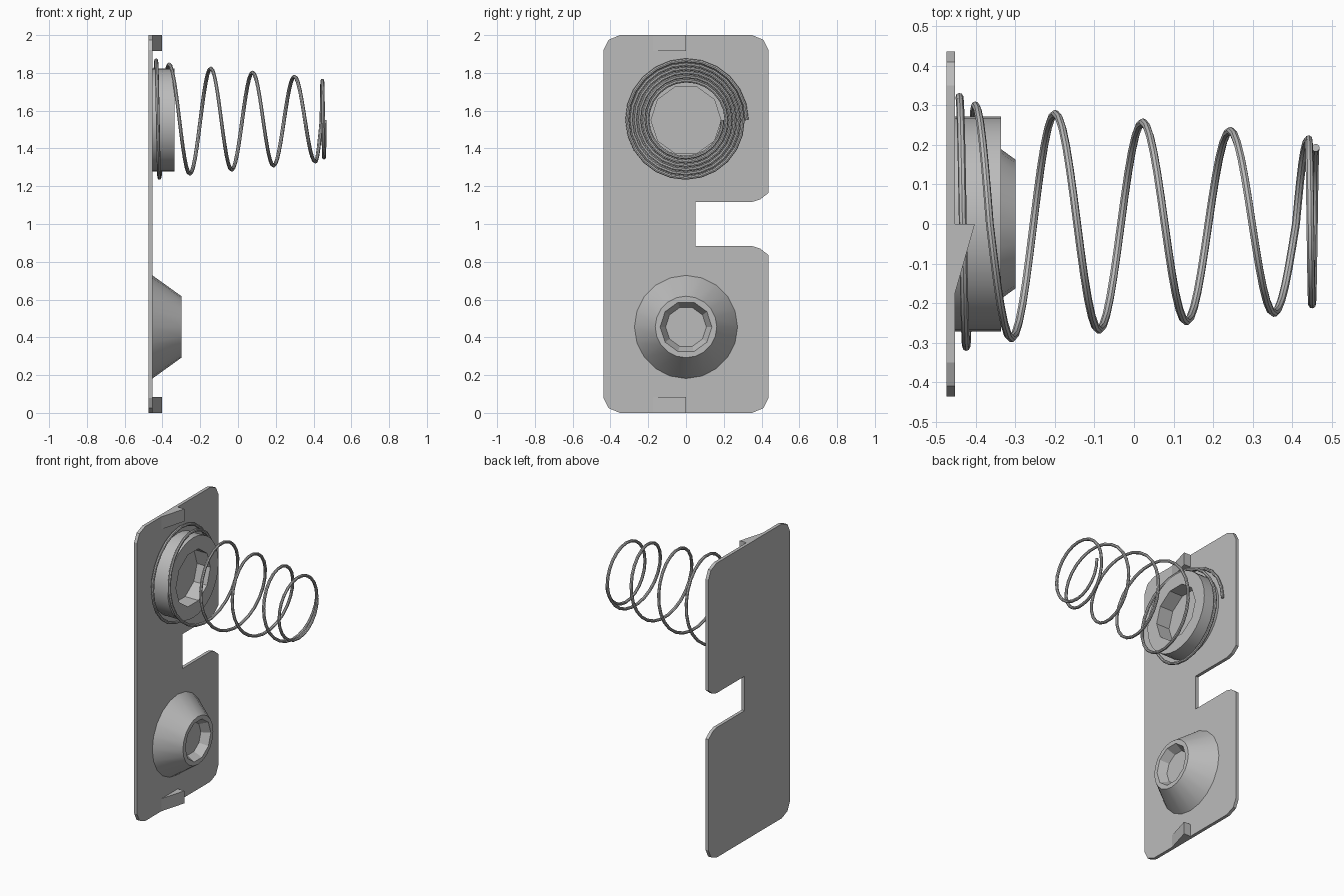
import bpy, bmesh, math
from mathutils import Vector

cube = bpy.data.objects.get("Cube")
if cube:
    bpy.data.objects.remove(cube, do_unlink=True)

metal = bpy.data.materials.new("grey_metal")
metal.use_nodes = True
GREY = (0.5, 0.5, 0.5, 1)
metal.diffuse_color = GREY
metal.node_tree.nodes["Principled BSDF"].inputs["Base Color"].default_value = GREY

BACK, FACE = -0.475, -0.453      # plate back and front in x
CUP_Z, CONE_Z = 1.55, 0.455      # heights of the two bosses


def finish(bm, name, smooth=False):
    """Turn a bmesh into a named object with the metal material."""
    bmesh.ops.recalc_face_normals(bm, faces=bm.faces[:])
    mesh = bpy.data.meshes.new(name)
    bm.to_mesh(mesh)
    bm.free()
    mesh.materials.append(metal)
    obj = bpy.data.objects.new(name, mesh)
    bpy.context.collection.objects.link(obj)
    if smooth:
        shade(obj)
    return obj


def shade(obj):
    bpy.ops.object.select_all(action='DESELECT')
    obj.select_set(True)
    bpy.context.view_layer.objects.active = obj
    bpy.ops.object.shade_smooth_by_angle(angle=math.radians(30))


def extrude(bm, points, offset):
    """Make a prism from a polygon."""
    face = bm.faces.new([bm.verts.new(p) for p in points])
    new = bmesh.ops.extrude_face_region(bm, geom=[face])["geom"]
    verts = [v for v in new if isinstance(v, bmesh.types.BMVert)]
    bmesh.ops.translate(bm, verts=verts, vec=Vector(offset))


def ring(bm, x, radius, z, sides):
    steps = [2 * math.pi * i / sides for i in range(sides)]
    return [bm.verts.new((x, radius * math.cos(a), z + radius * math.sin(a))) for a in steps]


def wall(bm, a, b):
    for i in range(len(a)):
        j = (i + 1) % len(a)
        bm.faces.new((a[i], a[j], b[j], b[i]))


def boss(name, z, sides, base_r, top_x, top_r, hole_r, floor_x, floor_r):
    """Round boss on the plate with a ten-sided blind hole."""
    bm = bmesh.new()
    base, top = ring(bm, FACE, base_r, z, sides), ring(bm, top_x, top_r, z, sides)
    rim, floor = ring(bm, top_x, hole_r, z, 10), ring(bm, floor_x, floor_r, z, 10)
    wall(bm, base, top)
    wall(bm, rim, floor)
    bm.faces.new(base)
    bm.faces.new(floor)
    # flat annulus between the round edge and the hole
    loops = [bm.edges.get((l[i - 1], l[i])) for l in (top, rim) for i in range(len(l))]
    bmesh.ops.triangle_fill(bm, edges=loops, use_beauty=True)
    return finish(bm, name, True)


# Plate with clipped corners and a side notch (y, z); the lower half mirrors the upper
half = [(0.05, 1.117), (0.35, 1.117), (0.393, 1.13), (0.437, 1.165),
        (0.437, 1.92), (0.41, 1.975), (0.35, 2),
        (-0.35, 2), (-0.41, 1.975), (-0.437, 1.92)]
outline = half + [(y, 2 - z) for y, z in reversed(half)]
bm = bmesh.new()
extrude(bm, [(BACK, y, z) for y, z in outline], (FACE - BACK, 0, 0))
finish(bm, "plate")

# Ramp-shaped catches at both ends
for name, z in (("top_catch", 1.915), ("bottom_catch", 0)):
    bm = bmesh.new()
    extrude(bm, [(FACE, -0.175, z), (-0.403, 0, z), (FACE, 0, z)], (0, 0, 0.085))
    finish(bm, name)

# Bosses
boss("spring_cup", CUP_Z, 32, 0.272, -0.337, 0.272, 0.185, -0.437, 0.185)
boss("contact_cone", CONE_Z, 20, 0.273, -0.30, 0.163, 0.137, -0.355, 0.108)

# Tapering coil spring: closed turn, four open turns, closed turn
TURNS, STEPS = 6, 24


def coil_x(t):
    keys = [(0, -0.442), (0.75, -0.416), (1, -0.402), (1.25, -0.365),
            (1.5, -0.31), (4.75, 0.41), (5, 0.442), (6, 0.46)]
    for (t0, x0), (t1, x1) in zip(keys, keys[1:]):
        if t <= t1:
            return x0 + (x1 - x0) * (t - t0) / (t1 - t0)
    return keys[-1][1]


curve = bpy.data.curves.new("spring", 'CURVE')
curve.dimensions = '3D'
curve.bevel_depth = 0.01
curve.bevel_resolution = 2
curve.use_fill_caps = True
spline = curve.splines.new('POLY')
spline.points.add(TURNS * STEPS)
for i, p in enumerate(spline.points):
    t = i / STEPS
    r = 0.322 - 0.0215 * t
    a = 2 * math.pi * t
    p.co = (coil_x(t), r * math.cos(a), CUP_Z + r * math.sin(a), 1)
curve.materials.append(metal)
spring = bpy.data.objects.new("spring", curve)
bpy.context.collection.objects.link(spring)
bpy.ops.object.select_all(action='DESELECT')
spring.select_set(True)
bpy.context.view_layer.objects.active = spring
bpy.ops.object.convert(target='MESH')
shade(bpy.context.view_layer.objects.active)
